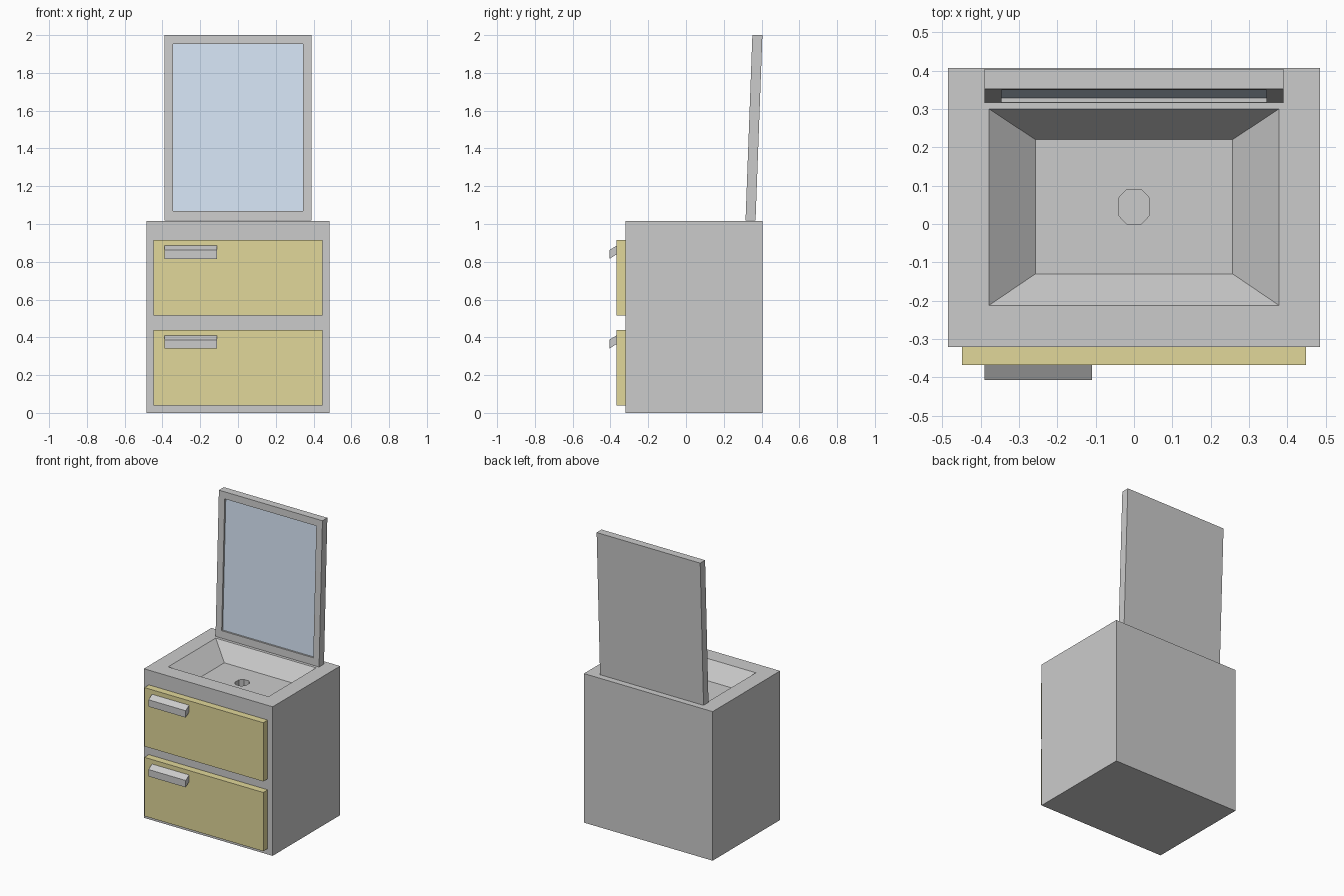
import bpy, bmesh

if "Cube" in bpy.data.objects:
    bpy.data.objects.remove(bpy.data.objects["Cube"])


def material(name, rgb):
    m = bpy.data.materials.new(name)
    m.diffuse_color = (*rgb, 1)
    m.use_nodes = True
    m.node_tree.nodes["Principled BSDF"].inputs["Base Color"].default_value = m.diffuse_color
    return m


def finish(name, bm, mat=None):
    bmesh.ops.recalc_face_normals(bm, faces=bm.faces)
    mesh = bpy.data.meshes.new(name)
    bm.to_mesh(mesh)
    bm.free()
    ob = bpy.data.objects.new(name, mesh)
    bpy.context.collection.objects.link(ob)
    if mat:
        mesh.materials.append(mat)
    return ob


def ring(bm, pts):
    return [bm.verts.new(p) for p in pts]


def bridge(bm, a, b):
    n = len(a)
    for i in range(n):
        j = (i + 1) % n
        bm.faces.new((a[i], a[j], b[j], b[i]))


def loft(bm, loops):
    """Bridge a chain of equal loops and close the first one."""
    rings = [ring(bm, pts) for pts in loops]
    for a, b in zip(rings, rings[1:]):
        bridge(bm, a, b)
    bm.faces.new(rings[0])
    return rings[-1]


def rect(x, y0, y1, z):
    return [(x, y0, z), (x, y1, z), (-x, y1, z), (-x, y0, z)]


def box(name, x0, x1, y0, y1, z0, z1, mat=None):
    prism(name, [(y0, z0), (y1, z0), (y1, z1), (y0, z1)], x0, x1, mat)


def prism(name, profile, x0, x1, mat=None):
    """Extrude a y-z profile along x."""
    bm = bmesh.new()
    end = loft(bm, [[(x, y, z) for y, z in profile] for x in (x0, x1)])
    bm.faces.new(end)
    finish(name, bm, mat)


gold = material("drawer_ochre", (0.75, 0.68, 0.32))
blue = material("mirror_blue", (0.68, 0.79, 0.92))

# Cabinet with sloped basin and an eight-sided drain in its floor
TOP, FLOOR = 1.015, 0.91
bm = bmesh.new()
floor = loft(bm, [rect(0.485, -0.32, 0.406, 0), rect(0.485, -0.32, 0.406, TOP),
                  rect(0.378, -0.212, 0.30, TOP), rect(0.257, -0.13, 0.22, FLOOR)])
octagon = [(0.019, -0.045), (0.041, -0.022), (0.041, 0.022), (0.019, 0.045),
           (-0.019, 0.045), (-0.041, 0.022), (-0.041, -0.022), (-0.019, -0.045)]
rim, base = [ring(bm, [(x, y + 0.045, z) for x, y in octagon])
             for z in (FLOOR, FLOOR - 0.05)]
for k in range(4):
    n = (k + 1) % 4
    bm.faces.new((floor[k], rim[2 * k], rim[2 * k + 1]))
    bm.faces.new((floor[k], rim[2 * k + 1], rim[2 * n], floor[n]))
bridge(bm, rim, base)
bm.faces.new(base)
finish("cabinet_with_basin", bm)

# Drawer fronts with wedge-shaped pulls
for label, z in (("lower", 0.04), ("upper", 0.515)):
    box(label + "_drawer", -0.448, 0.448, -0.368, -0.32, z, z + 0.4, gold)
    prism(label + "_handle",
          [(-0.368, z + 0.37), (-0.406, z + 0.347),
           (-0.406, z + 0.30), (-0.368, z + 0.324)], -0.39, -0.11)


# Mirror frame leaning backwards, with a recess for the glass
def leaning(x, z0, z1, depth):
    return [(px, 0.315 + depth + (pz - TOP) * 0.037, pz)
            for px, pz in ((-x, z0), (x, z0), (x, z1), (-x, z1))]


bm = bmesh.new()
inner = loft(bm, [leaning(0.39, 1.018, 2.0, 0.053), leaning(0.39, 1.018, 2.0, 0),
                  leaning(0.345, 1.068, 1.953, 0), leaning(0.345, 1.068, 1.953, 0.018)])
bm.faces.new(inner)
finish("mirror_frame", bm)

# Mirror glass
bm = bmesh.new()
front = loft(bm, [leaning(0.345, 1.068, 1.953, 0.018),
                  leaning(0.345, 1.068, 1.953, 0.012)])
bm.faces.new(front)
finish("mirror_glass", bm, blue)
